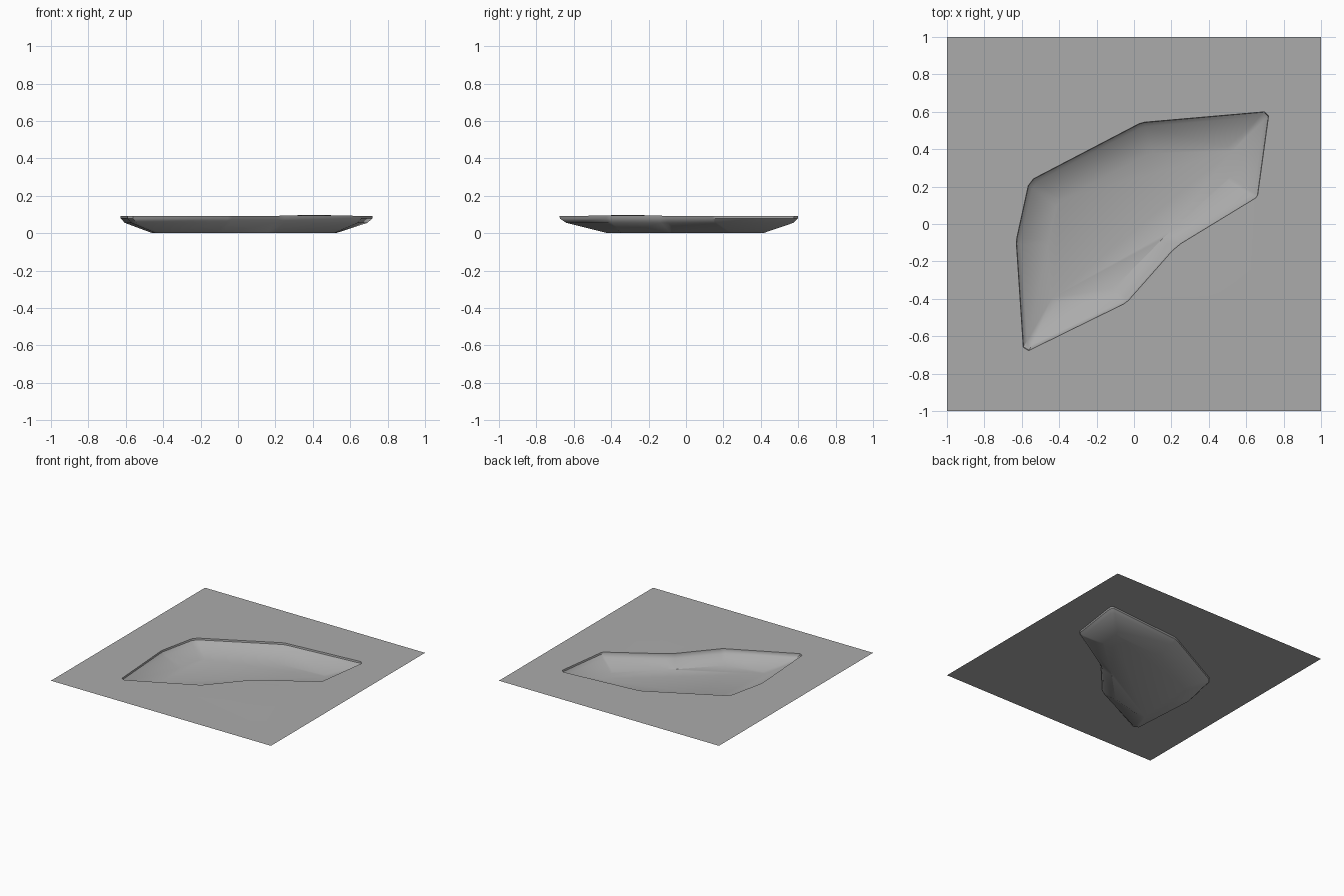
import bpy, bmesh, math
from mathutils import Vector

if "Cube" in bpy.data.objects:
    bpy.data.objects.remove(bpy.data.objects["Cube"])

GROUND_Z = 0.092

grey = bpy.data.materials.new("mid grey")
grey.use_nodes = True
colour = (0.41, 0.41, 0.41, 1)
grey.diffuse_color = colour
grey.node_tree.nodes["Principled BSDF"].inputs["Base Color"].default_value = colour

# Rim corners, clockwise: x, y, chamfer size, floor inset
CORNERS = [(-0.59, -0.69, 0.03, 0.17), (-0.63, -0.09, 0.015, 0.17),
           (-0.56, 0.23, 0.025, 0.17), (0.04, 0.543, 0.015, 0.17),
           (0.723, 0.602, 0.025, 0.17), (0.66, 0.145, 0.01, 0.16),
           (0.225, -0.12, 0.03, 0.08), (-0.04, -0.42, 0.015, 0.1)]


def ring(share):
    """Outline moved inwards by a share of the inset, with chamfered corners."""
    pts = [Vector(c[:2]) for c in CORNERS]
    n = len(pts)
    moved = []
    for i, p in enumerate(pts):
        d1 = (p - pts[i - 1]).normalized()
        d2 = (pts[(i + 1) % n] - p).normalized()
        n1, n2 = Vector((d1.y, -d1.x)), Vector((d2.y, -d2.x))
        moved.append(p + (n1 + n2) * CORNERS[i][3] * share / (1 + n1.dot(n2)))
    out = []
    for i, p in enumerate(moved):
        for q in (moved[i - 1], moved[(i + 1) % n]):
            out.append(p + (q - p).normalized() * CORNERS[i][2])
    return out


def add_loop(bm, points, z):
    return [bm.verts.new((p[0], p[1], z)) for p in points]


def finish(bm, name):
    bmesh.ops.recalc_face_normals(bm, faces=bm.faces)
    if sum(f.normal.z * f.calc_area() for f in bm.faces) < 0:
        bmesh.ops.reverse_faces(bm, faces=bm.faces)
    mesh = bpy.data.meshes.new(name)
    bm.to_mesh(mesh)
    bm.free()
    mesh.materials.append(grey)
    ob = bpy.data.objects.new(name, mesh)
    bpy.context.collection.objects.link(ob)
    bpy.ops.object.select_all(action='DESELECT')
    ob.select_set(True)
    bpy.context.view_layer.objects.active = ob
    bpy.ops.object.shade_smooth_by_angle(angle=math.radians(35))


# Hollow: upright lip, steep shoulder, shallow slope, flat floor
bm = bmesh.new()
loops = [add_loop(bm, ring(s), z)
         for s, z in ((0, GROUND_Z), (0.01, 0.078), (0.14, 0.055), (1, 0))]
for a, b in zip(loops, loops[1:]):
    for i in range(len(a)):
        bm.faces.new((a[i - 1], a[i], b[i], b[i - 1]))
bm.faces.new(loops[-1])
finish(bm, "pond_basin")

# Ground sheet with the pond opening and a very low mound
bm = bmesh.new()
square = add_loop(bm, [(-1, -1), (1, -1), (1, 1), (-1, 1)], GROUND_Z)
opening = add_loop(bm, ring(0), GROUND_Z)
mound = add_loop(bm, [(0.42 + 0.24 * math.cos(a * math.pi / 4),
                       -0.33 + 0.24 * math.sin(a * math.pi / 4))
                      for a in range(8)], GROUND_Z)
edges = [bm.edges.new((l[i - 1], l[i]))
         for l in (square, opening, mound) for i in range(len(l))]
bmesh.ops.triangle_fill(bm, use_beauty=True, edges=edges, normal=(0, 0, 1))
peak = bm.verts.new((0.4, -0.3, 0.098))
for i in range(len(mound)):
    bm.faces.new((mound[i - 1], mound[i], peak))
finish(bm, "ground")
